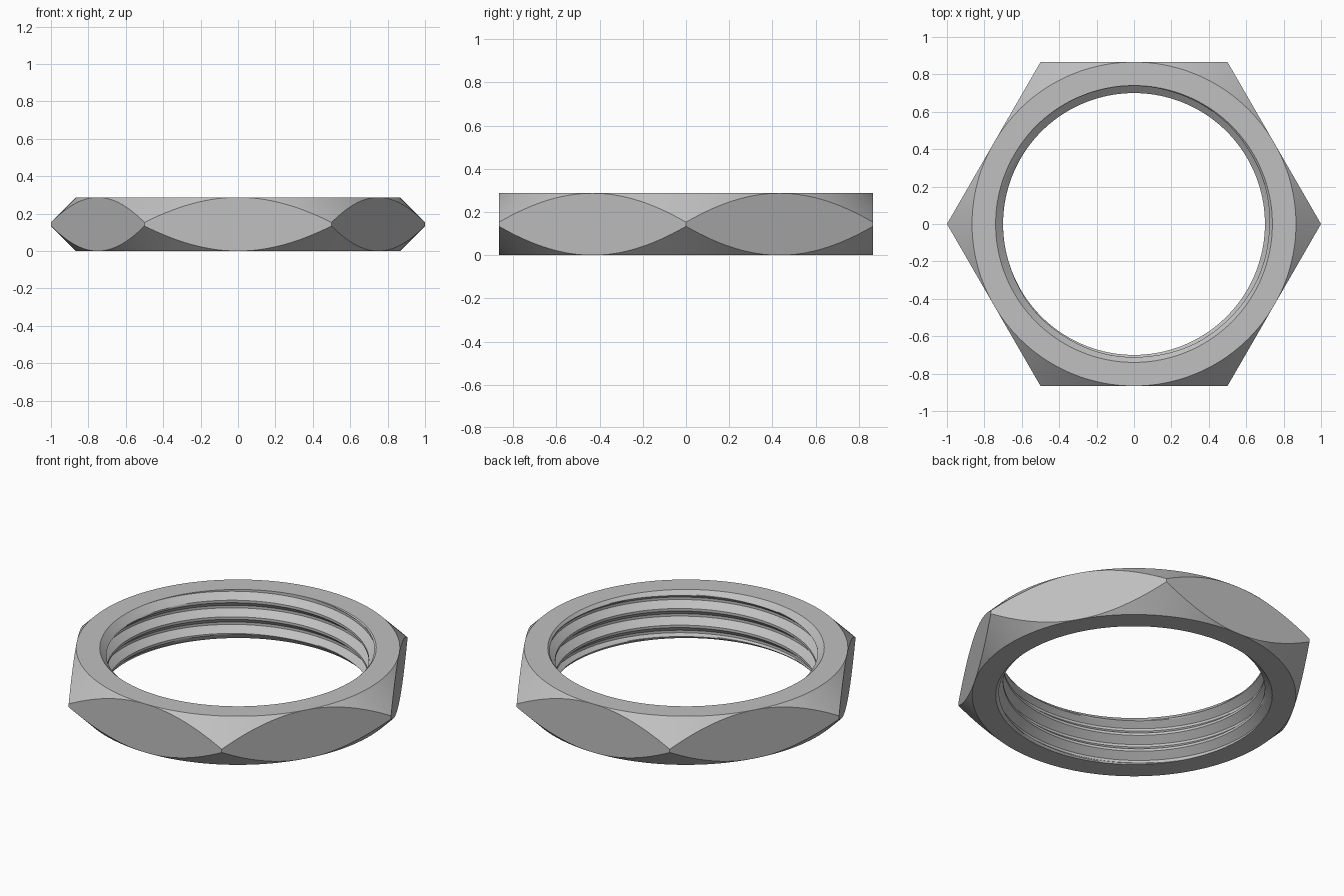
import bpy, bmesh
from math import pi, cos, sin, radians

if "Cube" in bpy.data.objects:
    bpy.data.objects.remove(bpy.data.objects["Cube"], do_unlink=True)

HEIGHT = 0.287
FLAT = 0.866          # centre to hexagon side, also radius of the end faces
BORE, ROOT = 0.70, 0.74
PITCH, PHASE = 0.098, 0.046
STEPS, ROWS = 192, 20  # columns round the nut, samples per thread turn


def thread_radius(step):
    """Trapezoid thread: root, flank, crest, flank over one turn."""
    u = (step % ROWS) / ROWS
    if u <= 0.15:
        t = 0
    elif u < 0.5:
        t = (u - 0.15) / 0.35
    elif u <= 0.65:
        t = 1
    else:
        t = (1 - u) / 0.35
    return ROOT + (BORE - ROOT) * t


def column(angle):
    """Closed radius and height profile of the nut at one angle."""
    side = FLAT / cos(angle % (pi / 3) - pi / 6)
    drop = side - FLAT
    # Hexagon side between two conical chamfers
    pts = [(FLAT, 0), (side, drop), (side, HEIGHT - drop), (FLAT, HEIGHT)]
    # Helical thread, opened by a countersink at both ends
    for step in range(ROWS * 4, -ROWS * 2 - 1, -1):
        z = PHASE + PITCH * (step / ROWS + angle / (2 * pi))
        r = thread_radius(step)
        z = min(max(z, 0), HEIGHT)
        r = max(r, ROOT - min(z, HEIGHT - z))
        pts.append((r, z))
    return pts


# Hexagonal ring nut
bm = bmesh.new()
cols = []
for i in range(STEPS + 1):
    a = 2 * pi * i / STEPS
    cols.append([bm.verts.new((r * cos(a), r * sin(a), z)) for r, z in column(a)])
for a, b in zip(cols, cols[1:]):
    for j in range(len(a)):
        k = (j + 1) % len(a)
        bm.faces.new((a[j], b[j], b[k], a[k]))
bmesh.ops.remove_doubles(bm, verts=bm.verts, dist=0.00002)
bmesh.ops.recalc_face_normals(bm, faces=bm.faces)
mesh = bpy.data.meshes.new("hex_ring_nut")
bm.to_mesh(mesh)
bm.free()
nut = bpy.data.objects.new("hex_ring_nut", mesh)
bpy.context.collection.objects.link(nut)

# Plain metal grey
grey = bpy.data.materials.new("metal_grey")
grey.use_nodes = True
colour = (0.53, 0.53, 0.53, 1)
grey.diffuse_color = colour
grey.node_tree.nodes["Principled BSDF"].inputs["Base Color"].default_value = colour
mesh.materials.append(grey)

bpy.ops.object.select_all(action="DESELECT")
nut.select_set(True)
bpy.context.view_layer.objects.active = nut
bpy.ops.object.shade_smooth_by_angle(angle=radians(25))
